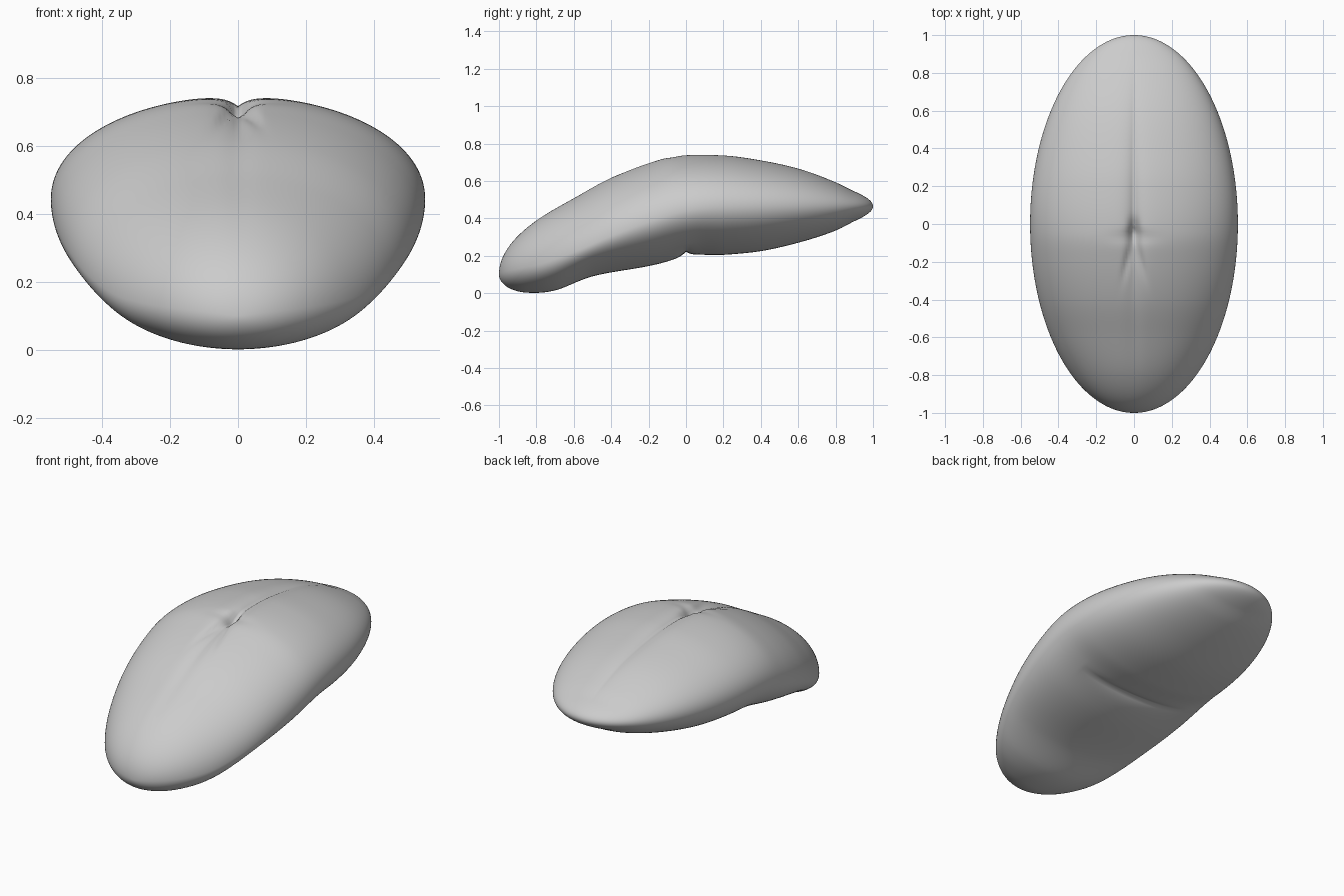
import bpy
import bmesh
from math import asin, exp, sqrt, pi
from mathutils import Matrix

cube = bpy.data.objects.get("Cube")
if cube:
    bpy.data.objects.remove(cube, do_unlink=True)

# Lengthwise profiles as (y, z): crown, widest edge and underside
TOP = [(-1, .1), (-.95, .245), (-.8, .39), (-.6, .51), (-.4, .62), (-.2, .70), (-.05, .74),
       (.2, .742), (.4, .715), (.6, .67), (.8, .595), (.9, .545), (1, .465)]
EDGE = [(-1, .1), (-.8, .15), (-.6, .22), (-.4, .305), (-.2, .38), (0, .44),
        (.2, .46), (1, .465)]
BASE = [(-1, .1), (-.95, .03), (-.85, .003), (-.7, .015), (-.5, .09), (-.2, .145),
        (.05, .2), (.2, .205), (.4, .225), (.6, .27), (.8, .335), (.9, .385), (1, .465)]
HALF_WIDTH = .55


def profile(points):
    """Smooth curve through the points, spaced by angle so the ends are round."""
    a = [asin(p[0]) for p in points]
    z = [p[1] for p in points]
    last = len(a) - 1
    slope = []
    for i in range(last + 1):
        lo, hi = max(i - 1, 0), min(i + 1, last)
        slope.append((z[hi] - z[lo]) / (a[hi] - a[lo]))

    def evaluate(y):
        t = asin(max(-1, min(1, y)))
        i = max(k for k in range(last) if a[k] <= t + 1e-9)
        h = a[i + 1] - a[i]
        s = (t - a[i]) / h
        return ((1 + 2 * s) * (1 - s) ** 2 * z[i] + s * (1 - s) ** 2 * h * slope[i]
                + s * s * (3 - 2 * s) * z[i + 1] + s * s * (s - 1) * h * slope[i + 1])
    return evaluate


def bell(d, width):
    return exp(-(d / width) ** 2)


def top_creases(x, y):
    """Depth of the pinch and the folds that fan out from it."""
    d = y + .03
    depth = .03 * bell(x, .025) * bell(d, .05)
    if d > 0:
        depth += .035 * exp(-abs(x) / .035) * max(0, 1 - d / .95)
    else:
        depth += .035 * exp(-abs(x) / .035) * bell(d, .22)
        depth += .012 * bell(x, .04) * max(0, 1 + d / .9)
        depth += .012 * bell(abs(x) + .22 * d, .016) * bell(d + .17, .1)
    depth += .008 * bell(y + .07, .03) * bell(x, .12)
    return depth


def bottom_crease(x, y):
    """Depth of the fold across the underside where the body bends."""
    return .03 * exp(-abs(y) / .035) * max(0, 1 - (x / .38) ** 2)


# Padded body: a sphere with its poles at front and back, shaped by the profiles
top, edge, base = profile(TOP), profile(EDGE), profile(BASE)
bm = bmesh.new()
bmesh.ops.create_uvsphere(bm, u_segments=256, v_segments=160, radius=1,
                          matrix=Matrix.Rotation(pi / 2, 4, 'X'))
for v in bm.verts:
    a, y, c = v.co
    lift = c / max(sqrt(a * a + c * c), 1e-6)
    x = HALF_WIDTH * a
    rim = edge(y)
    if lift > 0:
        z = rim + lift * (top(y) - rim - top_creases(x, y))
    else:
        z = rim + lift * (rim - base(y) - bottom_crease(x, y))
    v.co = (x, y, z)
bmesh.ops.recalc_face_normals(bm, faces=bm.faces)

mesh = bpy.data.meshes.new("padded_body")
bm.to_mesh(mesh)
bm.free()
body = bpy.data.objects.new("padded_body", mesh)
bpy.context.collection.objects.link(body)
mesh.shade_smooth()
